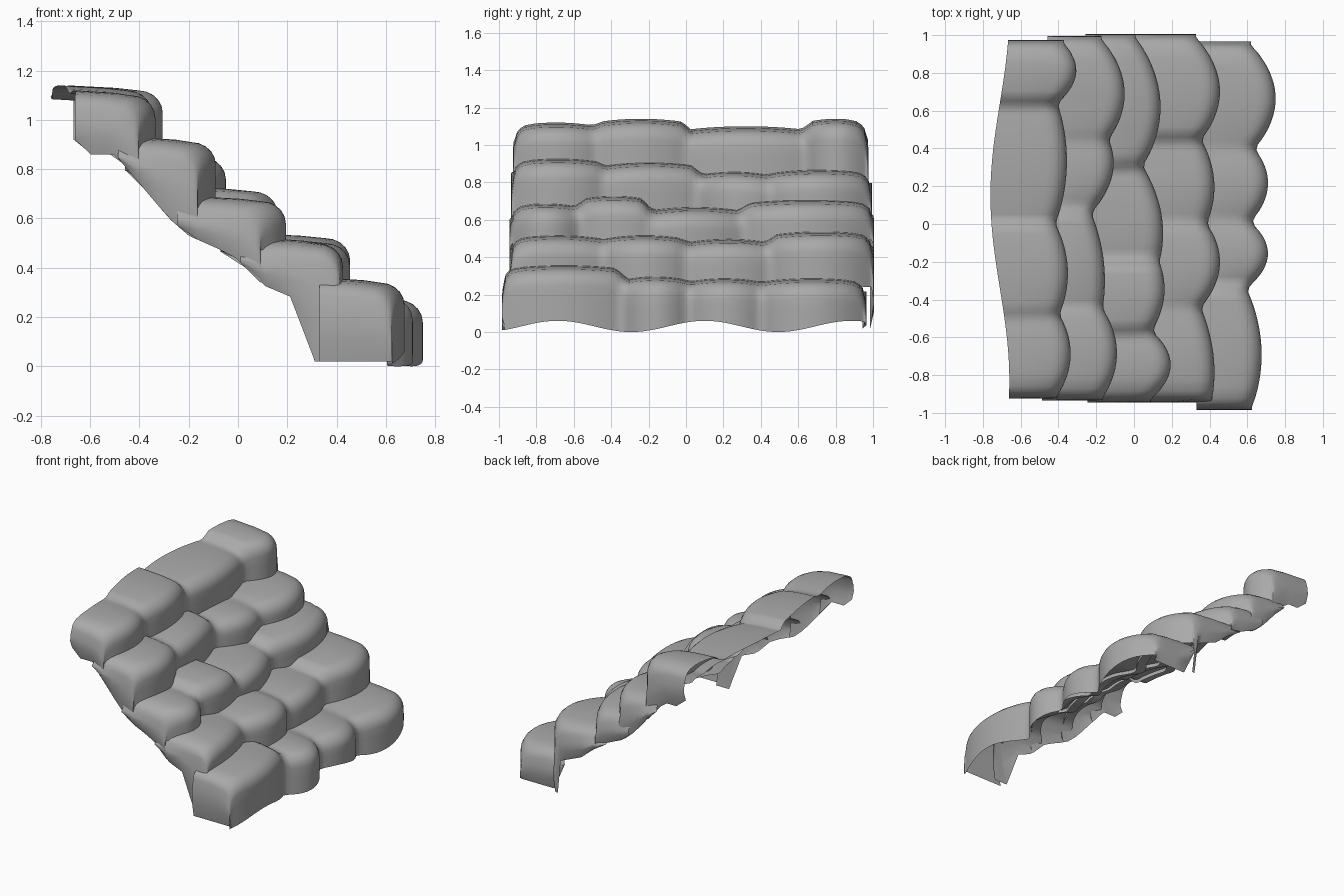
import bpy
import bmesh
from math import sin, cos, pi

cube = bpy.data.objects.get("Cube")
if cube:
    bpy.data.objects.remove(cube, do_unlink=True)

stone = bpy.data.materials.new("grey stone")
stone.use_nodes = True
stone.diffuse_color = (0.4, 0.4, 0.4, 1)
bsdf = stone.node_tree.nodes["Principled BSDF"]
bsdf.inputs["Base Color"].default_value = (0.4, 0.4, 0.4, 1)
bsdf.inputs["Roughness"].default_value = 0.9

# Rows of stones in hundredths: each joint's y and x, then the bulge and
# height of the stone that follows it; the last joint closes the row
rows = {
    "top_step": [(-91, -41, 7, 112), (-48, -40, 6, 114), (0, -42, 6, 110),
                 (64, -41, 9, 114), (96, -38)],
    "upper_step": [(-92, -17, 8, 93), (-45, -17, 4, 91), (6, -23, 7, 86),
                   (45, -14, 11, 87), (98, -18)],
    "middle_step": [(-93, 8, 11, 69), (-57, 9, 5, 73), (-20, 13, 6, 67),
                    (31, 4, 12, 71), (99, 0)],
    "lower_step": [(-93, 41, 4, 52), (-44, 35, 9, 52), (0, 38, 6, 50),
                   (45, 35, 12, 54), (99, 32)],
    "bottom_step": [(-97, 62, 7, 36), (-34, 59, 11, 30), (1, 61, 9, 29),
                    (40, 63, 13, 29), (95, 61)],
}
names = list(rows)

# Lower outline of the side skirts, height by x
skirt_edge = [(-66, 92), (-62, 86), (-50, 86), (-28, 60), (-20, 53),
              (-2, 45), (10, 33), (29, 25), (30, 2)]


def skirt_height(x):
    x = min(max(x * 100, skirt_edge[0][0]), skirt_edge[-1][0])
    for (a, za), (b, zb) in zip(skirt_edge, skirt_edge[1:]):
        if x <= b:
            return (za + (zb - za) * (x - a) / (b - a)) / 100


def stone_at(joints, y):
    """Nose position and tread height of the stone found at y."""
    y = min(max(y * 100, joints[0][0]), joints[-1][0])
    for (a, xa, bulge, top), (b, xb, *_) in zip(joints, joints[1:]):
        if y <= b:
            t = (y - a) / (b - a)
            dome = max(sin(pi * t), 0) ** 0.75
            return (xa + (xb - xa) * t + bulge * dome) / 100, (top - 2 + 2 * dome) / 100


def worn(step, y):
    """Average over a short window, so joints look worn."""
    samples = [stone_at(rows[names[step]], y + i * 0.012) for i in range(-2, 3)]
    return [sum(values) / len(samples) for values in zip(*samples)]


def profile(step, y, drop):
    """Tread, rounded nose and riser at one y."""
    nose, top = worn(step, y)
    top -= drop
    if step == 0:
        back = -0.66 - 0.1 * cos((y - 0.15) * 1.6) ** 2
    else:
        back = worn(step - 1, y)[0] - 0.08
    if step == len(names) - 1:
        foot = 0.03 + 0.03 * cos(8 * (y - 0.1))
    else:
        foot = worn(step + 1, y)[1] - 0.03
    depth = nose - back
    points = [(back + depth * i / 4, top - 0.005 * i) for i in range(3)]
    # Quarter-round lip, then a straight riser
    lip = min(0.1, depth * 0.4)
    for i in range(6):
        angle = pi / 2 * i / 5
        points.append((nose - lip * (1 - sin(angle)), top - 0.02 - 0.09 * (1 - cos(angle))))
    low = points[-1][1]
    points += [(nose, low + (foot - low) * i / 3) for i in range(1, 4)]
    return points


def skirt(column, side):
    """Side of a row, folded down from its outermost column."""
    return [[(x, y + side * bulge, z + (min(z, skirt_height(x)) - z) * t)
             for x, y, z in column]
            for t, bulge in ((0.25, 0.012), (0.6, 0.015), (1, -0.005))]


def build_step(step):
    """One open sheet per row, folded down at both sides."""
    joints = rows[names[step]]
    y0, y1 = joints[0][0] / 100, joints[-1][0] / 100
    span = 64
    rim = [(0.08 * (1 - cos(pi * i / 8)), 0.055 * (1 - sin(pi * i / 8))) for i in range(4)]
    stations = [(y0 + inset, drop) for inset, drop in rim]
    stations += [(y0 + 0.1 + (y1 - y0 - 0.2) * i / span, 0) for i in range(span + 1)]
    stations += [(y1 - inset, drop) for inset, drop in reversed(rim)]
    columns = [[(x, y, z) for x, z in profile(step, y, drop)] for y, drop in stations]
    columns = skirt(columns[0], -1)[::-1] + columns + skirt(columns[-1], 1)

    bm = bmesh.new()
    grid = [[bm.verts.new(point) for point in column] for column in columns]
    for a, b in zip(grid, grid[1:]):
        for i in range(len(a) - 1):
            bm.faces.new((a[i], a[i + 1], b[i + 1], b[i]))
    bmesh.ops.remove_doubles(bm, verts=bm.verts, dist=0.0005)
    for face in bm.faces:
        face.smooth = True
    mesh = bpy.data.meshes.new(names[step])
    bm.to_mesh(mesh)
    bm.free()
    mesh.materials.append(stone)
    bpy.context.collection.objects.link(bpy.data.objects.new(names[step], mesh))


for step in range(len(names)):
    build_step(step)
